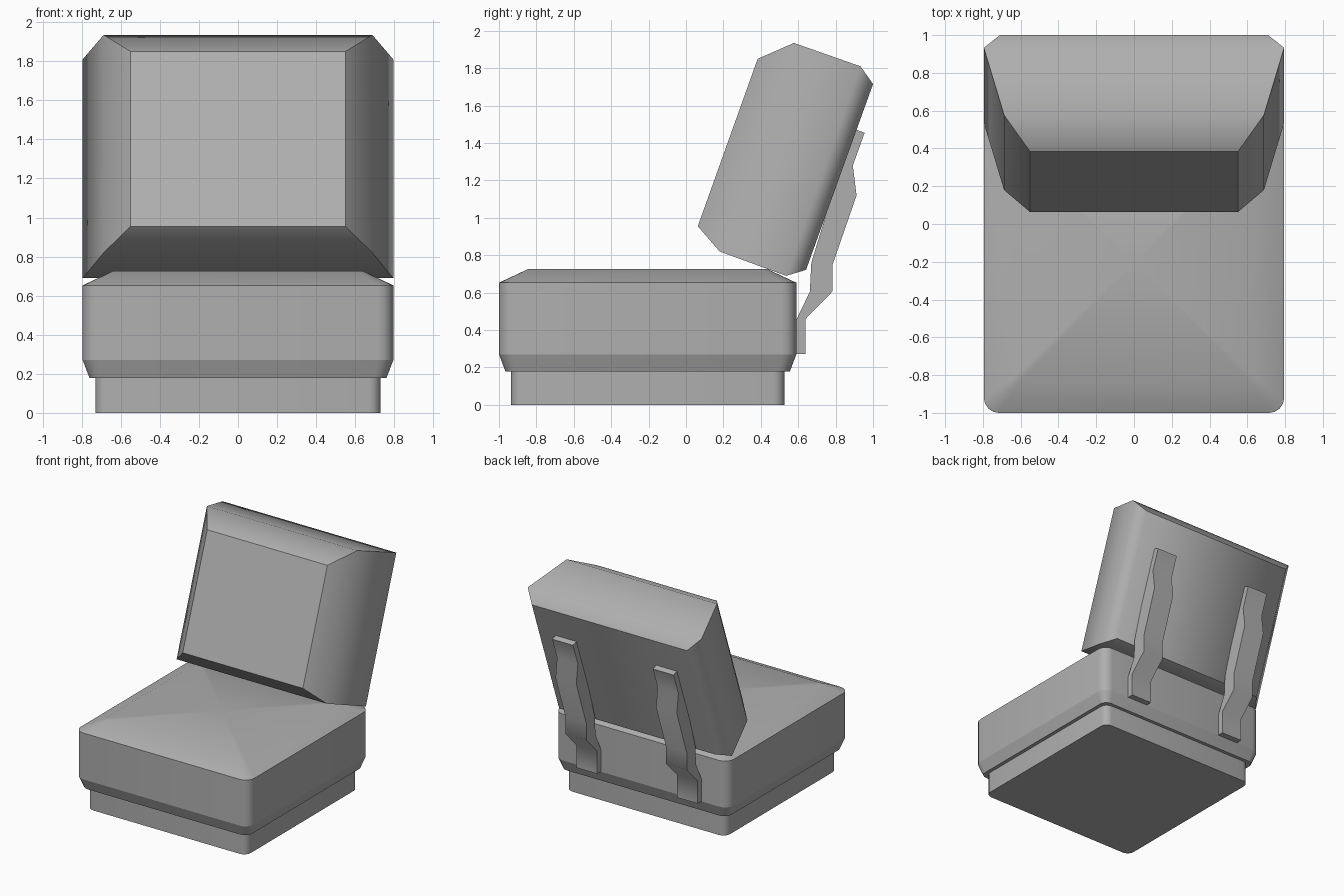
import bpy, bmesh, math

if "Cube" in bpy.data.objects:
    bpy.data.objects.remove(bpy.data.objects["Cube"])

grey = bpy.data.materials.new("dark_grey")
grey.diffuse_color = (0.43, 0.43, 0.43, 1)
grey.use_nodes = True
grey.node_tree.nodes["Principled BSDF"].inputs["Base Color"].default_value = grey.diffuse_color


def finish(name, bm, angle):
    bmesh.ops.recalc_face_normals(bm, faces=bm.faces)
    me = bpy.data.meshes.new(name)
    bm.to_mesh(me)
    bm.free()
    me.materials.append(grey)
    ob = bpy.data.objects.new(name, me)
    bpy.context.collection.objects.link(ob)
    bpy.ops.object.select_all(action='DESELECT')
    ob.select_set(True)
    bpy.context.view_layer.objects.active = ob
    bpy.ops.object.shade_smooth_by_angle(angle=math.radians(angle))
    return ob


def loft(name, rings, angle, fan_top=False):
    """Skin a stack of equal-length closed rings and cap both ends."""
    bm = bmesh.new()
    loops = [[bm.verts.new(p) for p in ring] for ring in rings]
    for a, b in zip(loops, loops[1:]):
        for i in range(len(a)):
            j = (i + 1) % len(a)
            bm.faces.new((a[i], a[j], b[j], b[i]))
    bm.faces.new(loops[0])
    top = bm.faces.new(loops[-1])
    if fan_top:
        bmesh.ops.poke(bm, faces=[top])
    return finish(name, bm, angle)


def set_sharp(ob, test, sharp):
    """Mark or clear hard edges whose two end points pass the test."""
    verts = ob.data.vertices
    for e in ob.data.edges:
        a, b = (verts[i].co for i in e.vertices)
        if test(a, b):
            e.use_edge_sharp = sharp


def rounded_rect(hx, y0, y1, z, r, seg=4):
    pts = []
    corners = ((hx - r, y1 - r), (r - hx, y1 - r), (r - hx, y0 + r), (hx - r, y0 + r))
    for k, (cx, cy) in enumerate(corners):
        for i in range(seg + 1):
            a = math.pi / 2 * (k + i / seg)
            pts.append((cx + r * math.cos(a), cy + r * math.sin(a), z))
    return pts


# Plinth under the seat
loft("base", [rounded_rect(0.73, -0.935, 0.527, z, 0.06) for z in (0, 0.2)], 30)

# Seat cushion: (height, inset, corner radius), crisp line above the lower chamfer
seat_rings = ((0.178, 0.035, 0.06), (0.27, 0, 0.08), (0.653, 0, 0.08), (0.726, 0.155, 0.03))
seat = loft("seat", [rounded_rect(0.795 - i, -1 + i, 0.59 - i, z, r)
                     for z, i, r in seat_rings], 30, fan_top=True)
set_sharp(seat, lambda a, b: max(abs(a.z - 0.27), abs(b.z - 0.27)) < 0.001, True)

# Backrest: (half width, bottom y, z, top y, z) from front face to back face
back_rings = ((0.55, 0.063, 0.955, 0.383, 1.85),
              (0.688, 0.18, 0.82, 0.577, 1.935),
              (0.795, 0.535, 0.69, 0.933, 1.81),
              (0.71, 0.642, 0.722, 1.0, 1.715))
back = loft("backrest", [[(-w, yb, zb), (w, yb, zb), (w, yt, zt), (-w, yt, zt)]
                         for w, yb, zb, yt, zt in back_rings], 45)
# upright edges at the sides and rear shade softly
set_sharp(back, lambda a, b: abs(a.x - b.x) < 0.001 and abs(a.x) > 0.7, False)

# Bent support brackets joining seat and backrest
profile = ((0.59, 0.272), (0.64, 0.272), (0.64, 0.46), (0.782, 0.605), (0.782, 0.745),
           (0.912, 1.12), (0.892, 1.28), (0.955, 1.455), (0.905, 1.472),
           (0.835, 1.28), (0.78, 1.12), (0.67, 0.76), (0.662, 0.605), (0.59, 0.455))
for side, name in ((-1, "bracket_left"), (1, "bracket_right")):
    loft(name, [[(side * x, y, z) for y, z in profile] for x in (0.365, 0.555)], 60)
